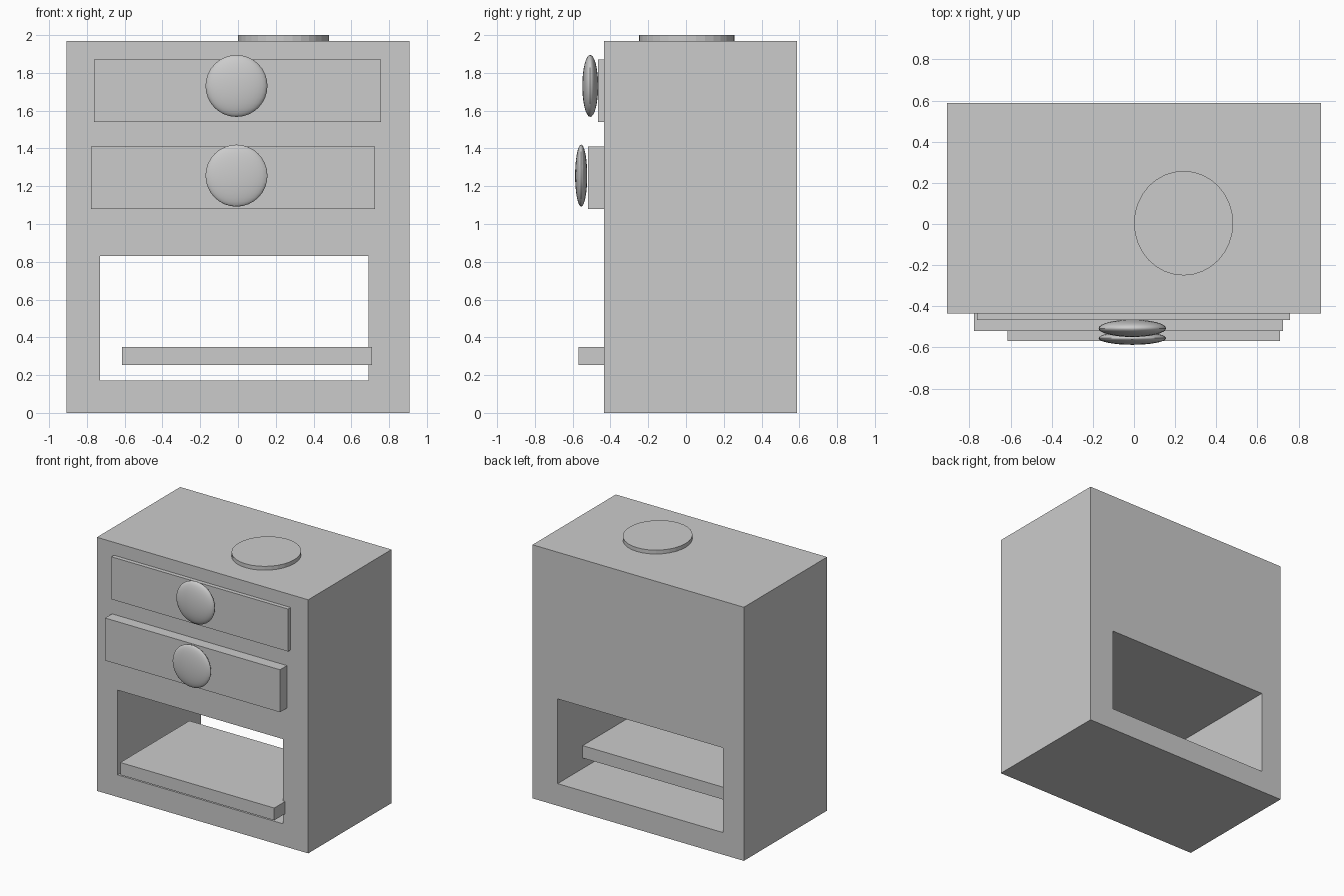
import bpy, bmesh, math

if "Cube" in bpy.data.objects:
    bpy.data.objects.remove(bpy.data.objects["Cube"])

FRONT, BACK = -0.435, 0.587


def finish(name, bm):
    bmesh.ops.recalc_face_normals(bm, faces=bm.faces)
    mesh = bpy.data.meshes.new(name)
    bm.to_mesh(mesh)
    bm.free()
    obj = bpy.data.objects.new(name, mesh)
    bpy.context.collection.objects.link(obj)
    return obj


def box(name, x, y, z):
    bm = bmesh.new()
    bmesh.ops.create_cube(bm, size=1)
    for v in bm.verts:
        v.co = [(r[0] + r[1]) / 2 + c * (r[1] - r[0]) for c, r in zip(v.co, (x, y, z))]
    return finish(name, bm)


def knob(name, centre, radius, half_depth):
    bpy.ops.mesh.primitive_uv_sphere_add(segments=32, ring_count=16, radius=1, location=centre)
    obj = bpy.context.object
    obj.name = name
    obj.scale = (radius, half_depth, radius)
    bpy.ops.object.transform_apply(location=False, rotation=False, scale=True)
    bpy.ops.object.shade_smooth_by_angle(angle=math.radians(30))


# Cabinet body: a rectangular frame profile with a through opening, extruded to the back
bm = bmesh.new()


def rect(x0, x1, z0, z1):
    return [bm.verts.new((x, FRONT, z)) for x, z in ((x0, z0), (x1, z0), (x1, z1), (x0, z1))]


outer = rect(-0.908, 0.908, 0, 1.97)
inner = rect(-0.73, 0.692, 0.172, 0.83)
ring = [bm.faces.new((outer[i], outer[(i + 1) % 4], inner[(i + 1) % 4], inner[i])) for i in range(4)]
extruded = bmesh.ops.extrude_face_region(bm, geom=ring, use_keep_orig=True)
moved = [g for g in extruded["geom"] if isinstance(g, bmesh.types.BMVert)]
bmesh.ops.translate(bm, verts=moved, vec=(0, BACK - FRONT, 0))
finish("cabinet_body", bm)

# Drawer fronts, slightly set into the body
box("upper_drawer", (-0.762, 0.757), (-0.467, FRONT + 0.02), (1.54, 1.87))
box("lower_drawer", (-0.778, 0.725), (-0.52, FRONT + 0.02), (1.08, 1.41))

# Flattened round knobs
knob("upper_knob", (-0.008, -0.507, 1.731), 0.164, 0.042)
knob("lower_knob", (-0.008, -0.555, 1.256), 0.164, 0.032)

# Pulled-out shelf whose right edge sits in the side wall
box("shelf", (-0.614, 0.709), (-0.568, 0.28), (0.254, 0.35))

# Thin disc on the top
bpy.ops.mesh.primitive_cylinder_add(vertices=32, radius=1, depth=0.04, location=(0.241, 0.004, 1.98))
disc = bpy.context.object
disc.name = "top_disc"
disc.scale = (0.241, 0.254, 1)
bpy.ops.object.transform_apply(location=False, rotation=False, scale=True)
